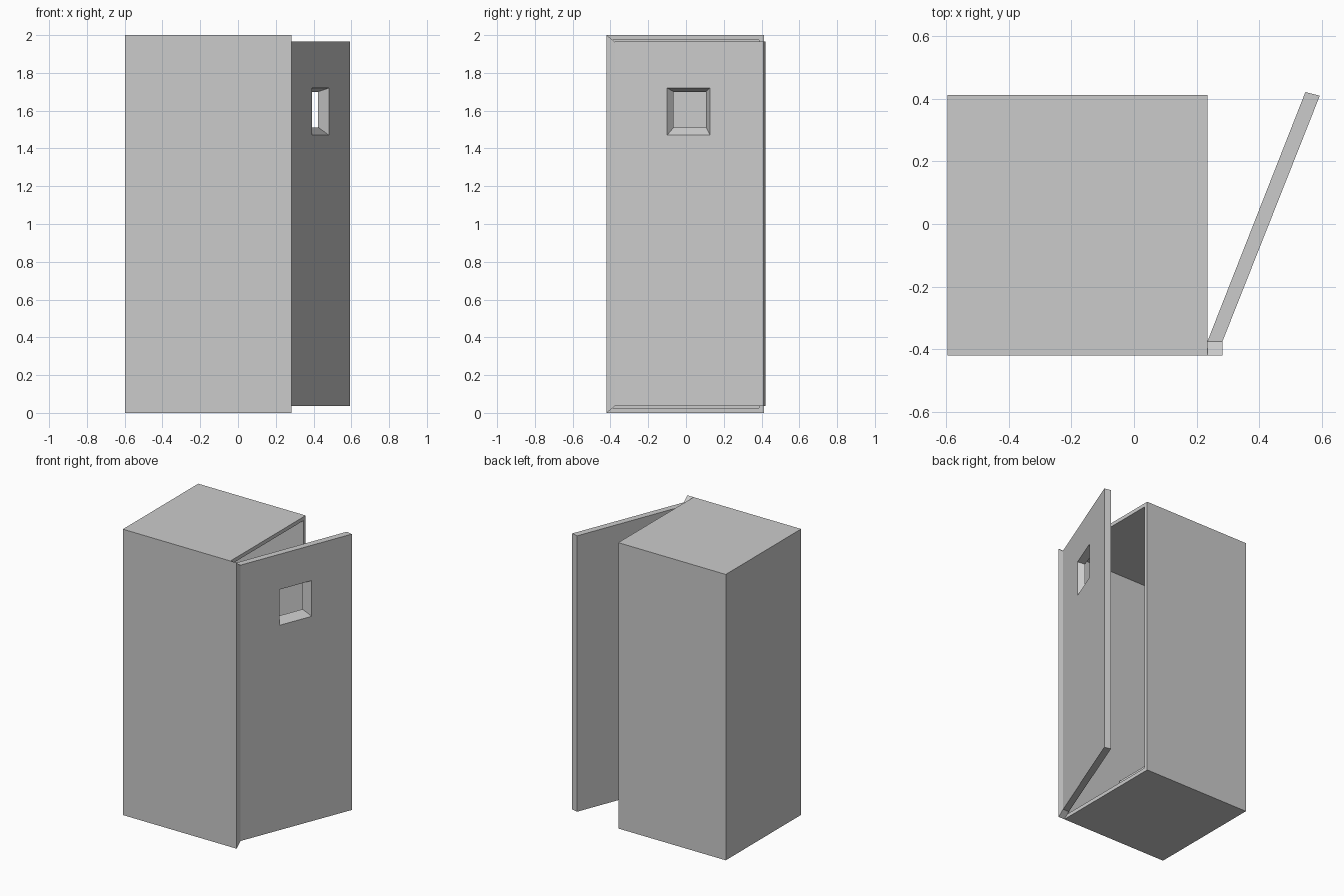
import bpy, bmesh
from mathutils import Vector

if "Cube" in bpy.data.objects:
    bpy.data.objects.remove(bpy.data.objects["Cube"])

WALL = 0.037          # wall thickness
X0, X1 = -0.597, 0.235
Y0, Y1 = -0.42, 0.413
HEIGHT = 2.0


def finish(name, bm):
    bmesh.ops.recalc_face_normals(bm, faces=bm.faces[:])
    mesh = bpy.data.meshes.new(name)
    bm.to_mesh(mesh)
    bm.free()
    obj = bpy.data.objects.new(name, mesh)
    bpy.context.collection.objects.link(obj)
    return obj


def box(bm, lo, hi):
    lo, hi = Vector(lo), Vector(hi)
    verts = bmesh.ops.create_cube(bm, size=1)["verts"]
    for v in verts:
        v.co = Vector([(lo[i] + hi[i]) / 2 + v.co[i] * (hi[i] - lo[i]) for i in range(3)])


def bridge(bm, ring_a, ring_b):
    n = len(ring_a)
    for i in range(n):
        j = (i + 1) % n
        bm.faces.new((ring_a[i], ring_a[j], ring_b[j], ring_b[i]))


# Booth shell: box hollowed from its right side
bm = bmesh.new()
box(bm, (X0, Y0, 0), (X1, Y1, HEIGHT))
bm.normal_update()
opening = max(bm.faces, key=lambda f: f.calc_center_median().x)
bmesh.ops.inset_region(bm, faces=[opening], thickness=WALL)
bmesh.ops.inset_region(bm, faces=[opening], thickness=0.0)
for v in opening.verts:
    v.co.x = X0 + WALL
finish("booth_shell", bm)

# Bench across the back of the interior
bm = bmesh.new()
box(bm, (X0 + WALL, Y0 + WALL, WALL), (-0.20, Y1 - WALL, 0.43))
finish("bench", bm)

# Hinge post with mitred ends
HINGE_Y, HINGE_X = -0.375, 0.283
bm = bmesh.new()
rings = []
for y, z0, z1 in ((Y0, 0, HEIGHT), (HINGE_Y, WALL, HEIGHT - WALL)):
    rings.append([bm.verts.new((x, y, z)) for x, z in
                  ((X1, z0), (HINGE_X, z0), (HINGE_X, z1), (X1, z1))])
bridge(bm, *rings)
for ring in rings:
    bm.faces.new(ring)
finish("hinge_post", bm)

# Open door with a tapered window through it
outer_edge = (Vector((HINGE_X, HINGE_Y)), Vector((0.594, 0.410)))
inner_edge = (Vector((X1, HINGE_Y)), Vector((0.548, 0.422)))


def door_ring(bm, edge, y0, y1, z0, z1):
    a, b = edge
    points = [a.lerp(b, (y - a.y) / (b.y - a.y)) for y in (y0, y1)]
    return [bm.verts.new((points[i].x, points[i].y, z))
            for i, z in ((0, z0), (1, z0), (1, z1), (0, z1))]


bm = bmesh.new()
Z0, Z1 = WALL, HEIGHT - 0.033
front = door_ring(bm, outer_edge, HINGE_Y, 0.410, Z0, Z1)
back = door_ring(bm, inner_edge, HINGE_Y, 0.422, Z0, Z1)
window_front = door_ring(bm, outer_edge, -0.10, 0.127, 1.47, 1.72)
window_back = door_ring(bm, inner_edge, -0.065, 0.107, 1.512, 1.70)
bridge(bm, front, back)
bridge(bm, front, window_front)
bridge(bm, back, window_back)
bridge(bm, window_front, window_back)
finish("door", bm)
